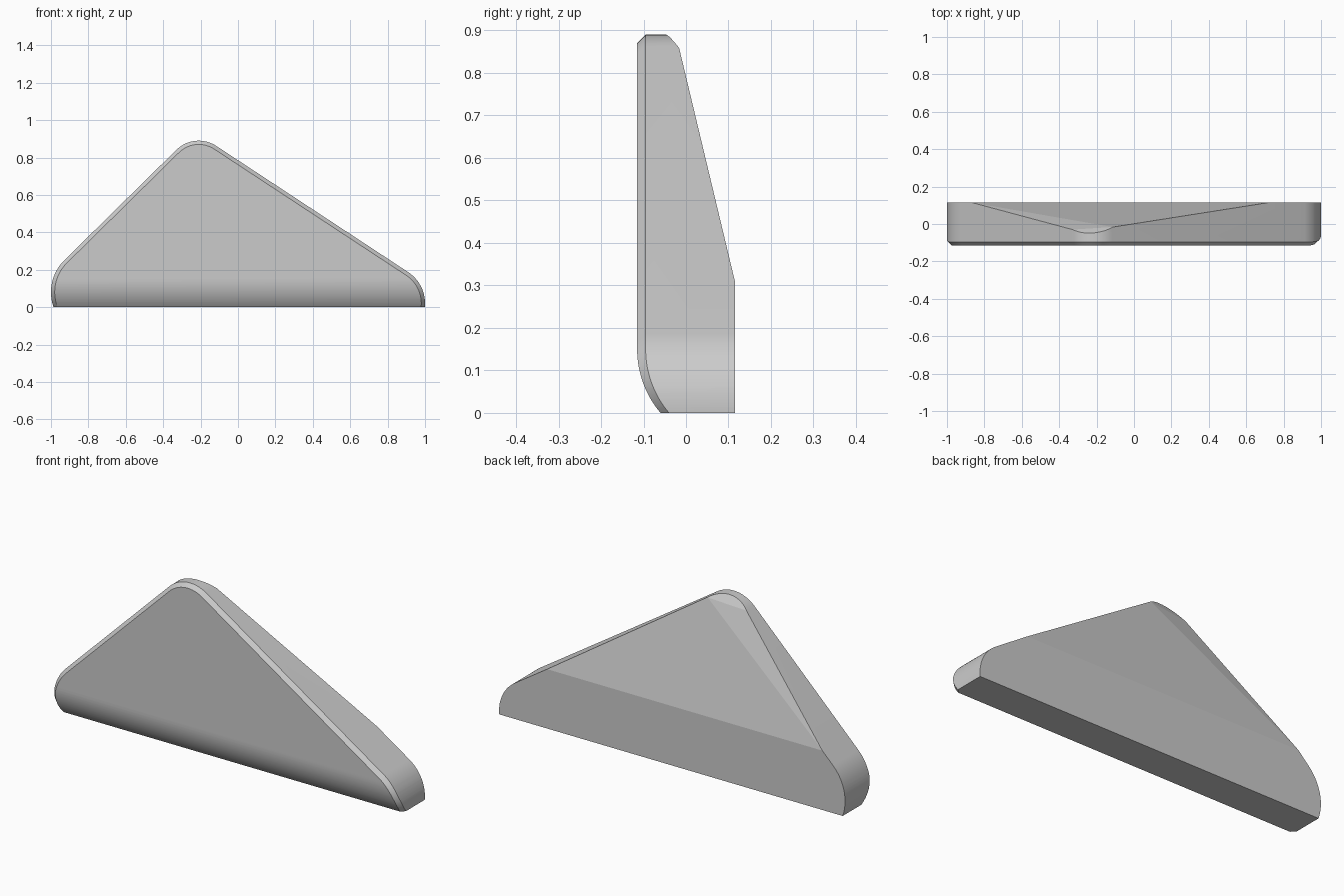
import bpy, bmesh
from math import sin, cos, asin, sqrt, radians, pi
from mathutils import Vector

cube = bpy.data.objects.get("Cube")
if cube:
    bpy.data.objects.remove(cube)

BACK, FRONT, CHAMFER = 0.115, -0.115, 0.02
CURVE_TOP, CURVE_R = 0.15, 0.232
STEPS = 18


def arc(cx, cz, r, a0, a1):
    return [(cx + r * cos(a0 + (a1 - a0) * i / STEPS),
             cz + r * sin(a0 + (a1 - a0) * i / STEPS)) for i in range(STEPS + 1)]


def outline(inset):
    """Rounded triangle standing on z = 0, shrunk on its upper edges."""
    right, top, left = 0.2 - inset, 0.17 - inset, 0.24 - inset
    slope, steep = radians(56.6), radians(135)
    return (arc(0.8, 0.02, right, -asin(0.02 / right), slope)
            + arc(-0.21, 0.72, top, slope, steep)
            + arc(-0.76, 0.08, left, steep, pi + asin(0.08 / left)))


def cut(bm, a, b, c):
    """Slice off everything behind the plane through three points and cap it."""
    a, b, c = Vector(a), Vector(b), Vector(c)
    normal = (b - a).cross(c - a).normalized()
    if normal.y < 0:
        normal.negate()
    res = bmesh.ops.bisect_plane(bm, geom=bm.verts[:] + bm.edges[:] + bm.faces[:],
                                 dist=1e-5, plane_co=a, plane_no=normal, clear_outer=True)
    rim = [e for e in bm.edges if e.is_boundary]
    bmesh.ops.holes_fill(bm, edges=rim, sides=0)


# Body: back, shoulder and chamfered front rings
bm = bmesh.new()
rings = [[bm.verts.new((x, y, z)) for x, z in outline(d)]
         for d, y in ((0, BACK), (0, FRONT + CHAMFER), (CHAMFER, FRONT))]
count = len(rings[0])
for r0, r1 in zip(rings, rings[1:]):
    for i in range(count):
        j = (i + 1) % count
        bm.faces.new((r0[i], r0[j], r1[j], r1[i]))
bm.faces.new(rings[0])
bm.faces.new(rings[-1])

# Curve the lower front backwards
for i in range(11):
    bmesh.ops.bisect_plane(bm, geom=bm.verts[:] + bm.edges[:] + bm.faces[:], dist=1e-5,
                           plane_co=(0, 0, CURVE_TOP * (i + 0.01) / 10), plane_no=(0, 0, 1))
for v in bm.verts:
    if v.co.y < 0 and v.co.z < CURVE_TOP:
        v.co.y += CURVE_R - sqrt(CURVE_R ** 2 - (CURVE_TOP - v.co.z) ** 2)

# Sloping back, its narrow side facet and the clipped tip
low_right, low_left = (-0.87, BACK, 0.31), (0.7, BACK, 0.31)
tip_left, tip_right = (-0.115, -0.016, 0.858), (-0.33, -0.03, 0.842)
cut(bm, low_right, low_left, tip_left)
cut(bm, low_right, tip_left, tip_right)
cut(bm, tip_left, tip_right, (-0.22, -0.048, 0.89))
bmesh.ops.recalc_face_normals(bm, faces=bm.faces[:])

mesh = bpy.data.meshes.new("wedge_body")
bm.to_mesh(mesh)
bm.free()
body = bpy.data.objects.new("wedge_body", mesh)
bpy.context.collection.objects.link(body)

# Plain grey finish
grey = bpy.data.materials.new("plain_grey")
grey.use_nodes = True
colour = (0.6, 0.6, 0.6, 1)
grey.diffuse_color = colour
grey.node_tree.nodes["Principled BSDF"].inputs["Base Color"].default_value = colour
mesh.materials.append(grey)

bpy.ops.object.select_all(action='DESELECT')
body.select_set(True)
bpy.context.view_layer.objects.active = body
bpy.ops.object.shade_smooth_by_angle(angle=radians(5.5))
